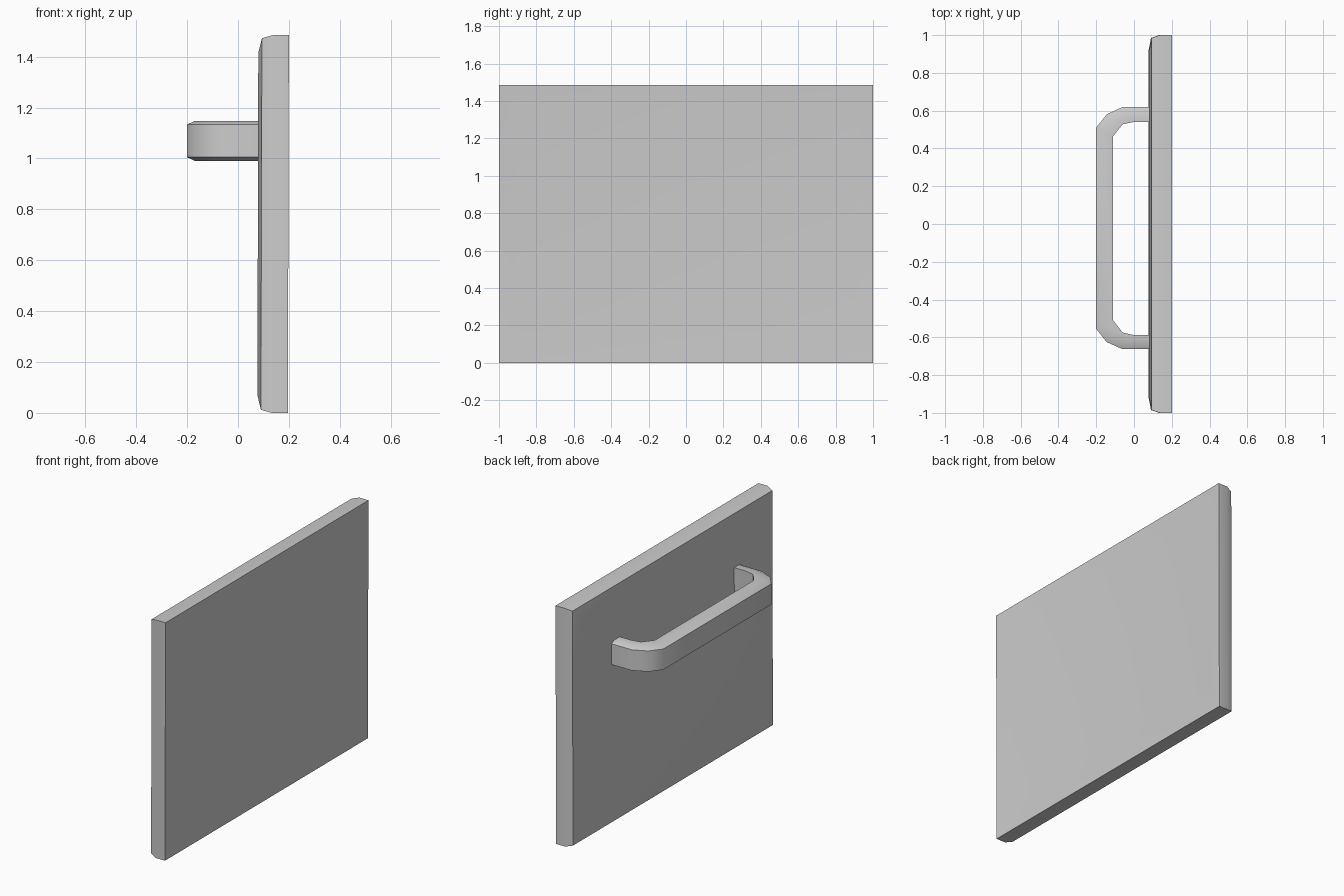
import bpy, bmesh, math

if "Cube" in bpy.data.objects:
    bpy.data.objects.remove(bpy.data.objects["Cube"])


def loft(name, rings, angle):
    """Skin a list of equal-length closed rings and cap both ends."""
    bm = bmesh.new()
    loops = [[bm.verts.new(p) for p in ring] for ring in rings]
    for a, b in zip(loops, loops[1:]):
        for i in range(len(a)):
            j = (i + 1) % len(a)
            bm.faces.new((a[i], a[j], b[j], b[i]))
    bm.faces.new(loops[0][::-1])
    bm.faces.new(loops[-1])
    bmesh.ops.recalc_face_normals(bm, faces=bm.faces)
    mesh = bpy.data.meshes.new(name)
    bm.to_mesh(mesh)
    bm.free()
    obj = bpy.data.objects.new(name, mesh)
    bpy.context.collection.objects.link(obj)
    bpy.ops.object.select_all(action='DESELECT')
    obj.select_set(True)
    bpy.context.view_layer.objects.active = obj
    bpy.ops.object.shade_smooth_by_angle(angle=math.radians(angle))
    return obj


# Panel: rounded towards the handle, shallow dish on the other face
def panel_ring(x, side, bottom, top):
    y, z0, z1 = 1 - side, bottom, 1.485 - top
    # slight lean of the whole panel
    return [(x + 0.004 * (z / 1.485 - 1), py, z)
            for py, z in ((-y, z0), (y, z0), (y, z1), (-y, z1))]


panel_steps = [
    (0.080, 0.085, 0.07, 0.07),
    (0.094, 0.015, 0.012, 0.012),
    (0.137, 0, 0, 0),
    (0.200, 0, 0, 0),
    (0.192, 0.10, 0.18, 0.12),
]
loft("panel", [panel_ring(*s) for s in panel_steps], 35)

# Handle: bent bar given by its outer and inner outlines seen from above
outer = [(0.10, 0.62), (-0.06, 0.62), (-0.145, 0.58), (-0.20, 0.51),
         (-0.20, -0.555), (-0.145, -0.625), (-0.06, -0.663), (0.10, -0.663)]
inner = [(0.10, 0.54), (0.0, 0.54), (-0.06, 0.528), (-0.11, 0.465),
         (-0.11, -0.51), (-0.06, -0.575), (0.0, -0.588), (0.10, -0.588)]
# Cross-section: fraction from outer to inner outline, height
section = [(0, 1.005), (0, 1.134), (0.35, 1.148),
           (1, 1.148), (1, 0.99), (0.35, 0.99)]
rings = [[(o[0] + (i[0] - o[0]) * t, o[1] + (i[1] - o[1]) * t, z)
          for t, z in section] for o, i in zip(outer, inner)]
loft("handle", rings, 40)
